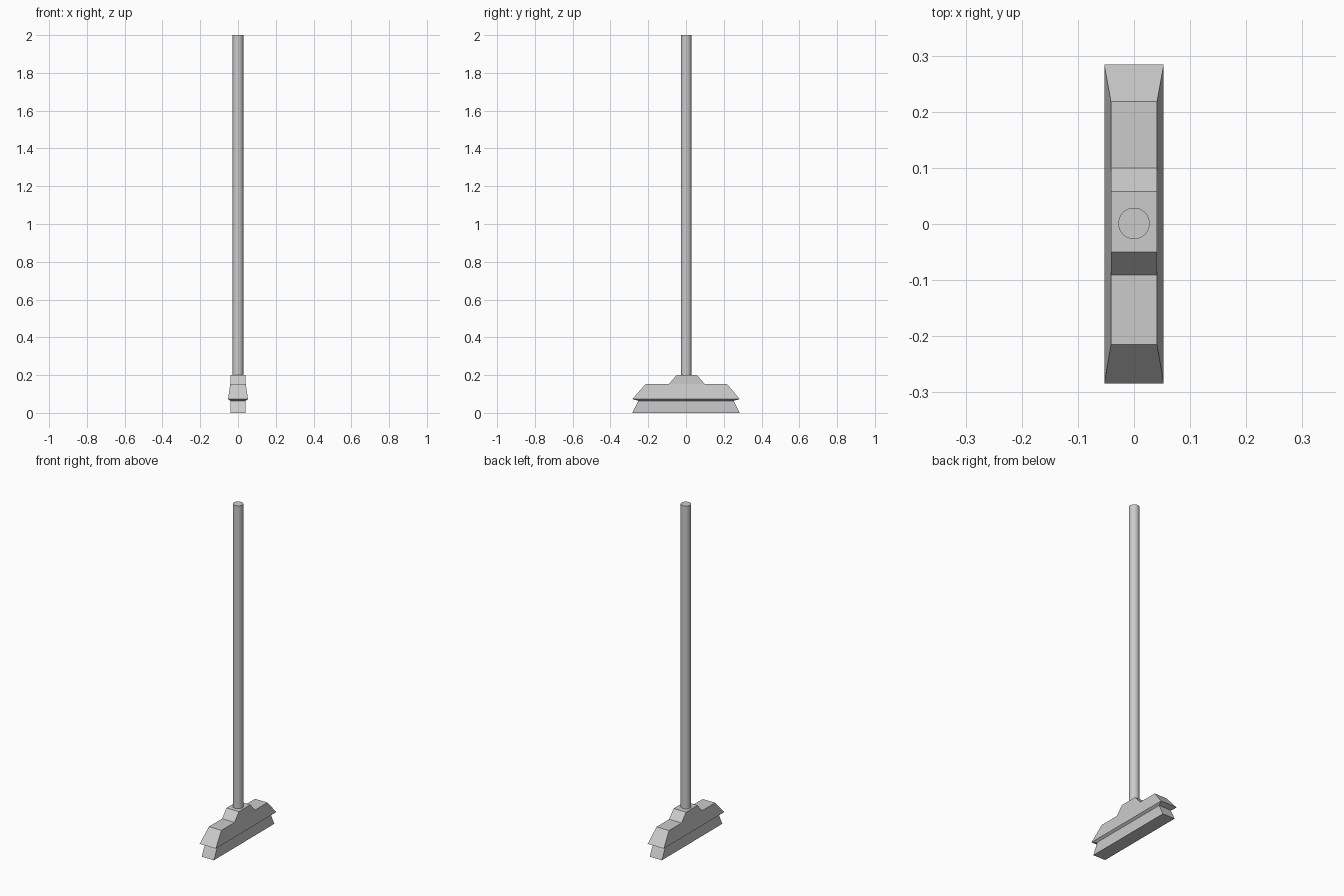
import bpy, bmesh

if "Cube" in bpy.data.objects:
    bpy.data.objects.remove(bpy.data.objects["Cube"])

def finish(bm, name):
    bmesh.ops.recalc_face_normals(bm, faces=bm.faces)
    me = bpy.data.meshes.new(name)
    bm.to_mesh(me)
    bm.free()
    ob = bpy.data.objects.new(name, me)
    bpy.context.collection.objects.link(ob)
    return ob

def ring(bm, x, y, z):
    return [bm.verts.new((sx * x, sy * y, z))
            for sx, sy in ((-1, -1), (1, -1), (1, 1), (-1, 1))]

def bridge(bm, a, b):
    for i in range(4):
        j = (i + 1) % 4
        bm.faces.new((a[i], a[j], b[j], b[i]))

# Broom head: flared brush, waist, rim, then a stepped top with a raised socket
bm = bmesh.new()
bottom = ring(bm, 0.04, 0.284, 0.0)
waist = ring(bm, 0.04, 0.253, 0.064)
rim = ring(bm, 0.053, 0.284, 0.073)
bm.faces.new(bottom)
bridge(bm, bottom, waist)
bridge(bm, waist, rim)

profile = [(-0.215, 0.152), (-0.091, 0.152), (-0.05, 0.2),
           (0.058, 0.2), (0.1, 0.152), (0.218, 0.152)]
left, right = [[bm.verts.new((x, y, z)) for y, z in profile] for x in (-0.041, 0.041)]
for i in range(5):
    bm.faces.new((left[i], right[i], right[i + 1], left[i + 1]))
for side, front, back in ((left, rim[0], rim[3]), (right, rim[1], rim[2])):
    bm.faces.new(side[1:5])
    bm.faces.new((front, side[0], side[1], side[4], side[5], back))
bm.faces.new((rim[0], rim[1], right[0], left[0]))
bm.faces.new((rim[3], rim[2], right[5], left[5]))
finish(bm, "broom_head")

# Long round handle
bpy.ops.mesh.primitive_cylinder_add(vertices=32, radius=0.028, depth=1.8,
                                    location=(0, 0.001, 1.1))
handle = bpy.context.object
handle.name = "handle"
bpy.ops.object.shade_smooth_by_angle()
